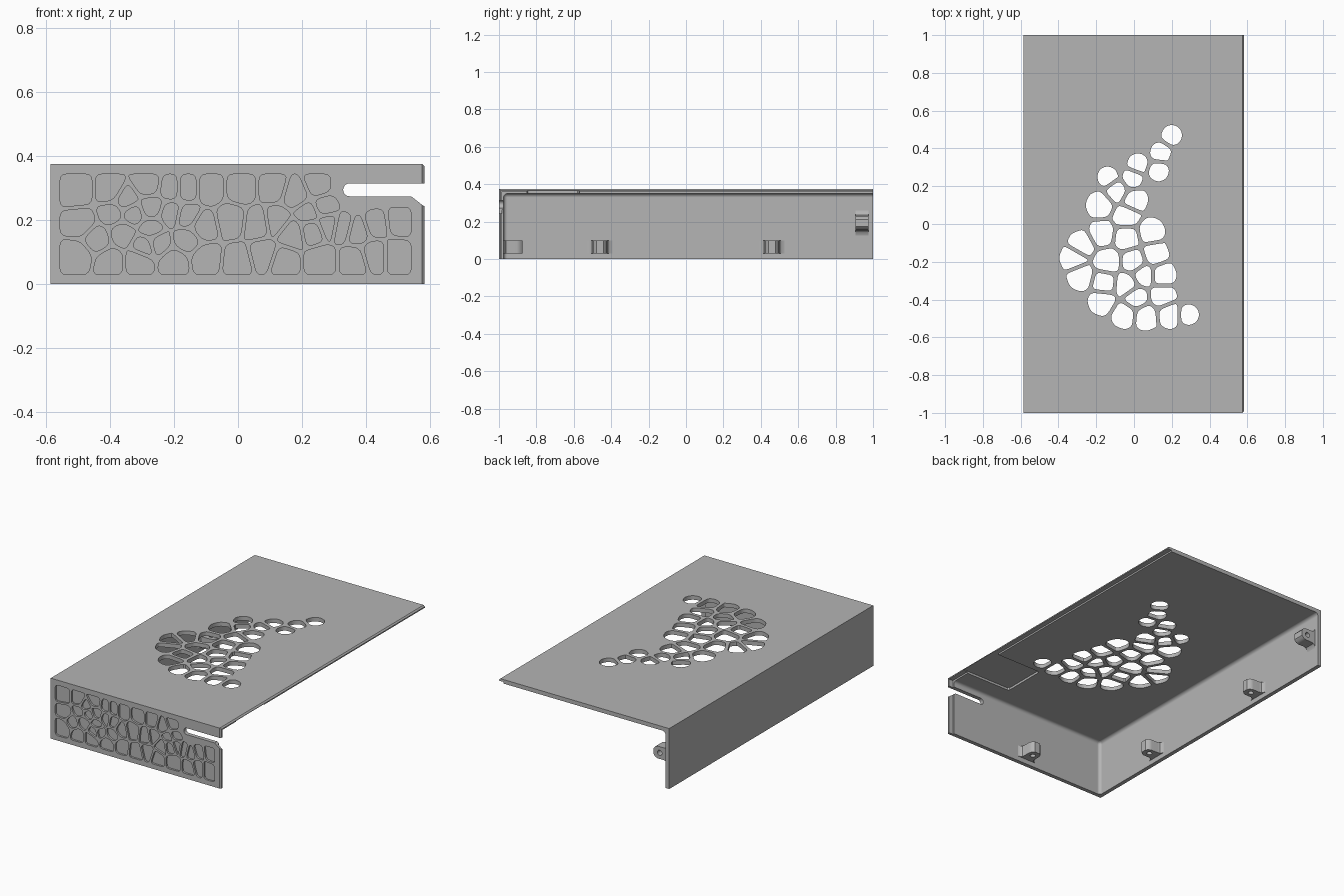
import bpy, bmesh, math
from mathutils import Vector

old = bpy.data.objects.get("Cube")
if old:
    bpy.data.objects.remove(old)

grey = bpy.data.materials.new("matte grey")
grey.use_nodes = True
grey.diffuse_color = (0.46, 0.46, 0.46, 1)
grey.node_tree.nodes["Principled BSDF"].inputs["Base Color"].default_value = (0.46, 0.46, 0.46, 1)

# Frames turn (across, up, depth) into world coordinates
def facing_front(u, v, w): return (u, w, v)
def facing_up(u, v, w): return (u, v, w)


def make_object(name, bm):
    bmesh.ops.recalc_face_normals(bm, faces=bm.faces)
    mesh = bpy.data.meshes.new(name)
    bm.to_mesh(mesh)
    bm.free()
    mesh.materials.append(grey)
    obj = bpy.data.objects.new(name, mesh)
    bpy.context.collection.objects.link(obj)
    return obj


def add_prism(bm, points, low, high, frame):
    ends = [[bm.verts.new(frame(p[0], p[1], w)) for p in points] for w in (low, high)]
    bm.faces.new(ends[0])
    bm.faces.new(ends[1])
    n = len(points)
    for i in range(n):
        j = (i + 1) % n
        bm.faces.new((ends[0][i], ends[0][j], ends[1][j], ends[1][i]))


def add_box(bm, low, high):
    (x0, y0, z0), (x1, y1, z1) = low, high
    add_prism(bm, [(x0, y0), (x1, y0), (x1, y1), (x0, y1)], z0, z1, facing_up)


def activate(obj):
    bpy.ops.object.select_all(action="DESELECT")
    obj.select_set(True)
    bpy.context.view_layer.objects.active = obj


def cut(obj, bm):
    cutter = make_object("cutter", bm)
    cutter.hide_render = True
    mod = obj.modifiers.new("cut", "BOOLEAN")
    mod.operation, mod.solver, mod.object = "DIFFERENCE", "EXACT", cutter
    activate(obj)
    bpy.ops.object.modifier_apply(modifier=mod.name)
    bpy.data.objects.remove(cutter)


def finish(obj):
    activate(obj)
    bpy.ops.object.shade_smooth_by_angle(angle=math.radians(32))
    mod = obj.modifiers.new("even shading", "WEIGHTED_NORMAL")
    mod.keep_sharp = True


# Cell pattern: each cell is the area nearest its site, shrunk and rounded
def clip(poly, normal, limit):
    out = []
    for a, b in zip(poly, poly[1:] + poly[:1]):
        da, db = a.dot(normal) - limit, b.dot(normal) - limit
        if da <= 0:
            out.append(a)
        if da * db < 0:
            out.append(a.lerp(b, da / (da - db)))
    return out


def round_corners(poly, radius):
    poly = [p for i, p in enumerate(poly) if (p - poly[i - 1]).length > 0.005]
    out = []
    for i, p in enumerate(poly):
        a, b = poly[i - 1] - p, poly[(i + 1) % len(poly)] - p
        start = p + a.normalized() * min(radius, a.length * 0.45)
        end = p + b.normalized() * min(radius, b.length * 0.45)
        for t in (0, 0.33, 0.67, 1):
            out.append(start.lerp(p, t).lerp(p.lerp(end, t), t))
    return out


def cell(site, sites, outline, gap, radius):
    poly = outline
    for other in sites:
        if other != site:
            n = (other - site).normalized()
            poly = clip(poly, n, (other + site).dot(n) / 2 - gap)
    return round_corners(poly, radius)


def to_sites(pairs):
    return [Vector(p) / 100 for p in pairs]


FRONT = to_sites([
    (-50, 29), (-40, 29), (-35, 26), (-28, 31), (-21, 30), (-16, 30), (-9, 30),
    (1, 30), (11, 30), (18, 28), (25, 31), (-49, 19), (-44, 14), (-39, 22),
    (-36, 16), (-33, 22), (-27, 24), (-27, 17), (-25, 13), (-21, 22), (-16, 21),
    (-16, 14), (-11, 18), (-2, 20), (6, 19), (12, 20), (17, 16), (22, 22),
    (27, 24), (23, 17), (28, 19), (33, 18), (37, 17), (43, 19), (50, 20),
    (-50, 9), (-40, 7), (-31, 7), (-29, 12), (-20, 7), (-10, 8), (0, 7),
    (8, 9), (14, 7), (26, 7), (36, 7), (43, 9), (49, 9)])
SLOT_SITES = to_sites([(34, 31), (37, 27), (43, 29), (50, 29)])
TOP = to_sites([
    (20, 47), (14, 38), (13, 28), (2, 32), (-14, 25), (-1, 24), (-9, 18),
    (0, 13), (-18, 10), (-4, 4), (-17, -5), (-4, -7), (9, -4), (-28, -11),
    (-14, -20), (0, -20), (11, -16), (-32, -18), (-28, -28), (-16, -31),
    (-4, -32), (5, -27), (15, -27), (-17, -41), (1, -39), (15, -38),
    (-5, -48), (6, -49), (19, -48), (29, -48)])

# Shell block with its open-side edges chamfered
bm = bmesh.new()
add_box(bm, (-0.585, -1, 0), (0.582, 1, 0.375))
rim = [e for e in bm.edges if all(v.co.x > 0.5 for v in e.verts)
       and (all(v.co.z > 0.3 for v in e.verts) or all(v.co.y < 0 for v in e.verts))]
bmesh.ops.bevel(bm, geom=rim, offset=0.008, segments=1, affect="EDGES")
shell = make_object("cover_shell", bm)

# Hollow inside with rounded inner corners
bm = bmesh.new()
add_box(bm, (-0.56, -0.975, -0.5), (1, 1.5, 0.35))
bmesh.ops.bevel(bm, geom=bm.edges[:], offset=0.02, segments=5, profile=0.5, affect="EDGES")
cut(shell, bm)

# Stepped lip along the open side
bm = bmesh.new()
add_box(bm, (0.552, -0.985, -0.1), (0.7, 1.1, 0.36))
cut(shell, bm)

# Shallow pocket under the top
bm = bmesh.new()
pocket = [Vector(p) for p in ((0.24, -0.85), (0.6, -0.85), (0.6, -0.57), (0.24, -0.57))]
add_prism(bm, round_corners(pocket, 0.02), 0.3, 0.364, facing_up)
cut(shell, bm)

# Cable slot in the front wall
bm = bmesh.new()
arc = [math.radians(90 + 18 * i) for i in range(11)]
slot = [(0.348 + 0.02 * math.cos(a), 0.294 + 0.02 * math.sin(a)) for a in arc]
slot += [(0.54, 0.274), (0.58, 0.243), (0.7, 0.243), (0.7, 0.314)]
add_prism(bm, slot, -1.1, -0.9, facing_front)
cut(shell, bm)

# Sunken cells on the front wall
bm = bmesh.new()
panel = [Vector(p) for p in ((-0.555, 0.03), (0.54, 0.03), (0.54, 0.343), (-0.555, 0.343))]
for site in FRONT:
    add_prism(bm, cell(site, FRONT + SLOT_SITES, panel, 0.006, 0.02), -1.1, -0.988, facing_front)
cut(shell, bm)

# Vent cells through the top
bm = bmesh.new()
for site in TOP:
    reach = 0.058 if site.y > 0.22 or site.x > 0.25 else 0.08
    ring = [site + reach * Vector((math.cos(k * math.pi / 4), math.sin(k * math.pi / 4)))
            for k in range(8)]
    add_prism(bm, cell(site, TOP, ring, 0.01, 0.025), 0.2, 0.5, facing_up)
cut(shell, bm)
finish(shell)


# Screw lugs: flared tab with a hole
def add_lug(name, low, high, frame):
    half = [(0.066, -0.008), (0.066, 0), (0.052, 0.004), (0.042, 0.013), (0.038, 0.028),
            (0.038, 0.07), (0.032, 0.088), (0.018, 0.1)]
    bm = bmesh.new()
    add_prism(bm, half + [(-u, v) for u, v in reversed(half)], low, high, frame)
    lug = make_object(name, bm)
    bm = bmesh.new()
    hole = [(0.016 * math.cos(k * math.pi / 8), 0.058 + 0.016 * math.sin(k * math.pi / 8))
            for k in range(16)]
    add_prism(bm, hole, low - 0.1, high + 0.1, frame)
    cut(lug, bm)
    finish(lug)


add_lug("front_wall_lug", 0.03, 0.1, lambda u, v, w: (u, v - 0.975, w))
for name, y in (("side_lug_front", -0.46), ("side_lug_middle", 0.46)):
    add_lug(name, 0.03, 0.1, lambda u, v, w, y=y: (v - 0.56, u + y, w))
add_lug("side_lug_back", 0.905, 0.975, lambda u, v, w: (v - 0.56, w, u + 0.193))
